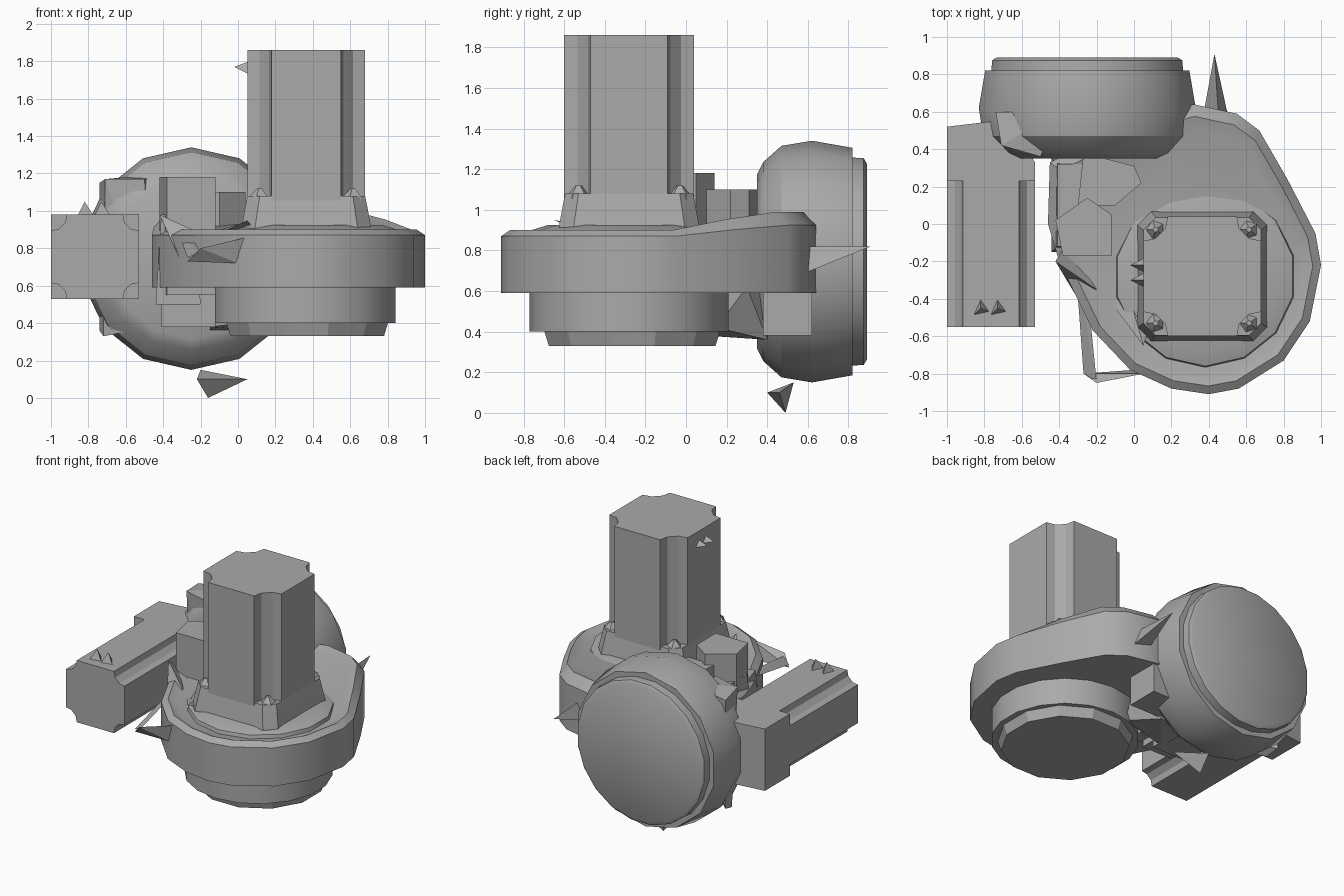
import bpy, bmesh, math
from mathutils import Vector

cube = bpy.data.objects.get("Cube")
if cube:
    bpy.data.objects.remove(cube, do_unlink=True)

grey = bpy.data.materials.new("plain_grey")
grey.use_nodes = True
tone = (0.4, 0.4, 0.4, 1)
grey.diffuse_color = tone
grey.node_tree.nodes["Principled BSDF"].inputs["Base Color"].default_value = tone


def finish(name, bm, smooth=0):
    bmesh.ops.recalc_face_normals(bm, faces=bm.faces[:])
    mesh = bpy.data.meshes.new(name)
    bm.to_mesh(mesh)
    bm.free()
    mesh.materials.append(grey)
    ob = bpy.data.objects.new(name, mesh)
    bpy.context.collection.objects.link(ob)
    if smooth:
        bpy.ops.object.select_all(action='DESELECT')
        bpy.context.view_layer.objects.active = ob
        ob.select_set(True)
        bpy.ops.object.shade_smooth_by_angle(angle=math.radians(smooth))
    return ob


def loft(name, rings, smooth=0):
    """Skin a stack of equal-length rings and cap both ends."""
    bm = bmesh.new()
    rows = [[bm.verts.new(p) for p in ring] for ring in rings]
    n = len(rows[0])
    for a, b in zip(rows, rows[1:]):
        for i in range(n):
            j = (i + 1) % n
            bm.faces.new((a[i], a[j], b[j], b[i]))
    bm.faces.new(rows[0])
    bm.faces.new(rows[-1])
    return finish(name, bm, smooth)


def hull(name, points):
    bm = bmesh.new()
    for p in points:
        bm.verts.new(p)
    res = bmesh.ops.convex_hull(bm, input=bm.verts[:])
    bmesh.ops.delete(bm, geom=res["geom_interior"], context='VERTS')
    bmesh.ops.dissolve_limit(bm, angle_limit=0.02, verts=bm.verts[:], edges=bm.edges[:])
    return finish(name, bm)


def block(name, lo, hi, shrink=0.0):
    """Box whose top may be narrower than its base."""
    pts = []
    for sx in (0, 1):
        for sy in (0, 1):
            for sz in (0, 1):
                s = shrink * sz
                pts.append((lo[0] + s if sx == 0 else hi[0] - s,
                            lo[1] + s if sy == 0 else hi[1] - s,
                            hi[2] if sz else lo[2]))
    return hull(name, pts)


def notched(a, b, n):
    """Rectangle outline with a shallow groove at each corner."""
    pts = []
    for sx, sy in ((1, 1), (-1, 1), (-1, -1), (1, -1)):
        corner = [(a, b - n), (a - n / 2, b - n * .9), (a - n * .9, b - n / 2), (a - n, b)]
        if sx * sy < 0:
            corner.reverse()
        pts += [(sx * x, sy * y) for x, y in corner]
    return pts


def round_stack(name, cx, cy, profile, n, axis='z', smooth=35):
    rings = []
    for h, r in profile:
        ring = []
        for i in range(n):
            t = 2 * math.pi * (i + .5) / n
            u, v = cx + r * math.cos(t), cy + r * math.sin(t)
            ring.append((u, v, h) if axis == 'z' else (u, h, v))
        rings.append(ring)
    return loft(name, rings, smooth)


# Upright motor, its collar and corner bolts
MX, MY = 0.365, -0.28
section = notched(.315, .32, .13)
loft("upright_motor", [[(MX + x, MY + y, z) for x, y in section] for z in (.9, 1.86)])
c = .07
collar = [(1, 1 - c * 3), (1 - c * 3, 1), (c * 3 - 1, 1), (-1, 1 - c * 3),
          (-1, c * 3 - 1), (c * 3 - 1, -1), (1 - c * 3, -1), (1, c * 3 - 1)]
loft("motor_collar", [[(MX + x * s, MY + y * s, z) for x, y in collar]
                      for z, s in ((.86, .35), (.92, .345), (1.03, .325), (1.08, .315))])
for sx in (-1, 1):
    for sy in (-1, 1):
        round_stack("collar_bolt", MX + sx * .25, MY + sy * .25,
                    [(1.0, .06), (1.08, .05), (1.12, .015)], 5, smooth=0)

# Teardrop gear housing with a top that lifts toward the back
outline = [(1, -.22), (.97, -.05), (.82, .24), (.67, .5), (.55, .59), (.32, .64), (0, .55),
           (-.45, .33), (-.46, 0), (-.4, -.2), (-.22, -.57), (-.02, -.78), (.2, -.88),
           (.4, -.91), (.56, -.88), (.8, -.73), (.94, -.52)]


def lift(y):
    return .09 * max(0, min(1, y / .4))


rings = [[(x, y, .59) for x, y in outline], [(x, y, .87 + .6 * lift(y)) for x, y in outline]]
for s, z in ((.93, .9), (.84, .875)):
    rings.append([(MX + (x - MX) * s, MY + (y - MY) * s, z + lift(y)) for x, y in outline])
loft("gear_housing", rings, 30)
round_stack("housing_step", .38, MY, [(.82, .5), (.9, .48), (.925, .4)], 14)

# Lower drum and bottom cap
round_stack("lower_drum", .36, -.28, [(.4, .49), (.6, .49)], 18)
round_stack("bottom_cap", .37, -.265, [(.33, .425), (.41, .45)], 12, smooth=0)

# Wheel drum with back plate, axis front to back
WX, WZ = -.25, .745
round_stack("wheel_drum", WX, WZ, [(.35, .43), (.38, .49), (.47, .57), (.62, .595),
                                   (.82, .56)], 14, 'y', 30)
round_stack("wheel_plate", WX, WZ, [(.8, .52), (.875, .515), (.89, .49)], 20, 'y')

# Lying motor with its plain end block and connector
section = notched(.235, .225, .085)
loft("lying_motor", [[(-.765 + x, y, .755 + z) for x, z in section] for y in (-.55, .25)])
hull("motor_end_block", [(x, y, z) for x, y in ((-1, .23), (-1, .52), (-.75, .55), (-.6, .45),
                                               (-.53, .33), (-.53, .23)) for z in (.53, .98)])
hull("drum_connector", [(-.71, .42, 1.17), (-.5, .36, 1.17), (-.72, .5, .33), (-.45, .36, .38),
                        (-.74, .6, 1.15), (-.74, .6, .36), (-.4, .6, 1.2)])

# Gearbox blocks between drum and housing
hull("tall_gear_block", [(x, y, z) for x, y in ((-.42, .02), (-.25, .14), (-.12, .05),
                                               (-.12, -.17), (-.38, -.17)) for z in (.55, 1.18)])
hull("rear_gear_block", [(x, y, z) for x, y in ((-.27, .38), (0, .31), (.04, .22), (-.1, .1),
                                               (-.3, .1)) for z in (.8, 1.1)])
block("under_block", (-.41, .05, .38), (-.12, .45, .62))
block("front_under_block", (-.44, -.15, .5), (-.2, .35, .98), .03)
block("side_under_block", (.05, .38, .38), (.35, .62, .62))
hull("sloping_bracket", [(-.15, .1, .38), (.2, .15, .42), (.1, .4, .36), (-.15, .4, .36),
                         (-.15, .1, .62), (.25, .3, .62), (.1, .42, .62)])

# Jagged splinters
hull("side_splinter", [(.43, .91, .82), (.37, .58, .7), (.5, .59, .69), (.45, .6, .82)])
hull("bottom_splinter", [(-.16, .49, 0), (-.22, .4, .1), (.05, .46, .1), (-.2, .53, .15)])
hull("front_splinter", [(-.27, -.8, .73), (-.2, -.85, .8), (.05, -.8, .86), (0, -.78, .72)])
hull("thin_splinter", [(-.31, -.25, .86), (-.25, -.35, .86), (-.27, -.8, .75), (-.2, -.84, .78)])
hull("upper_left_splinter", [(-.42, -.2, .98), (-.3, -.4, .72), (-.2, -.35, .88), (-.36, -.1, .85)])
hull("rim_splinter", [(-.1, -.45, .88), (-.05, -.3, .88), (.05, -.65, .95), (.1, -.5, .88)])
for y in (-.3, -.22):
    hull("motor_stud", [(-.02, y, 1.77), (.06, y - .04, 1.73), (.06, y + .04, 1.75), (.06, y, 1.8)])
for x in (-.82, -.73):
    hull("lying_motor_stud", [(x, -.45, 1.05), (x - .04, -.49, .97), (x + .05, -.47, .97),
                              (x, -.4, .97)])
